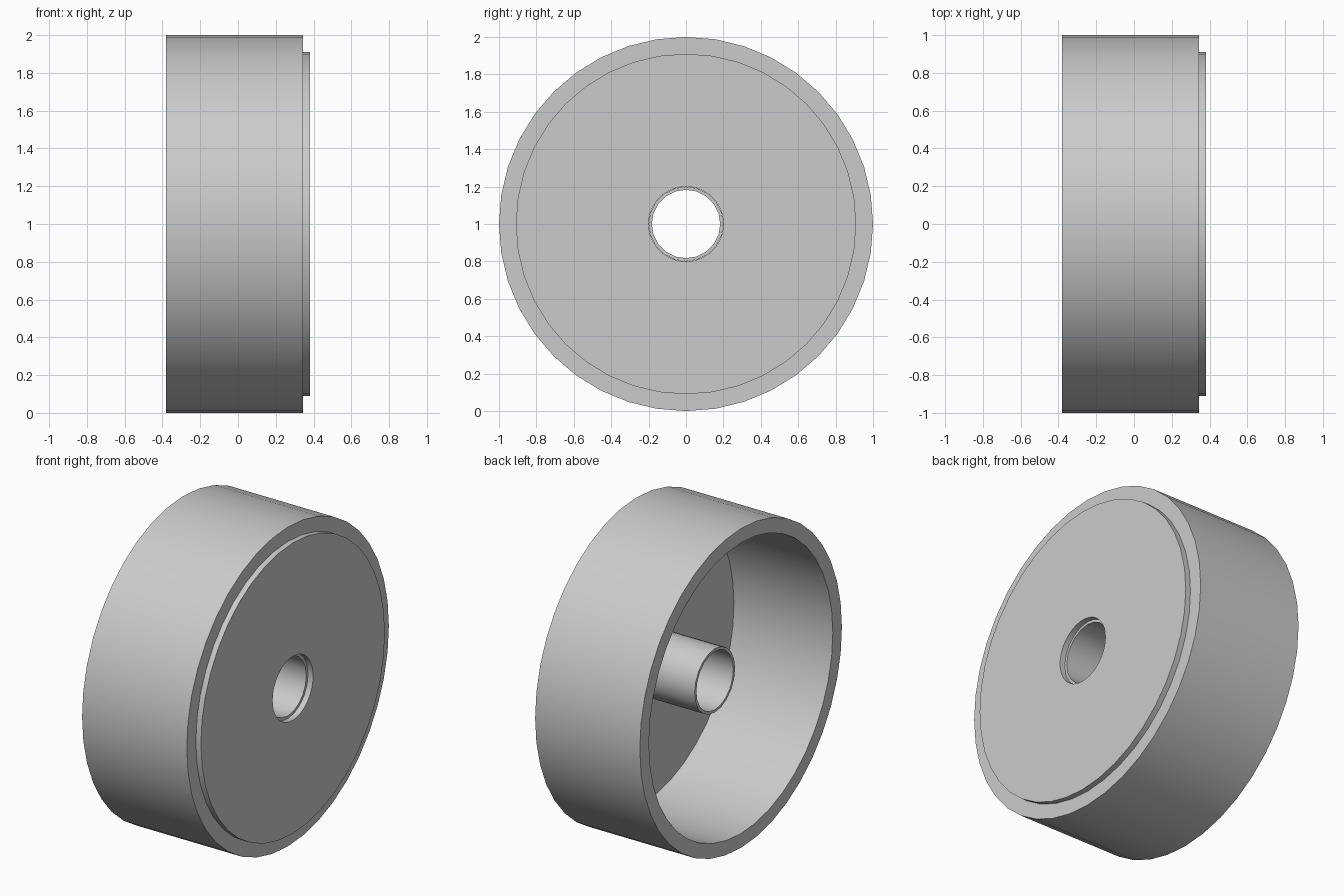
import bpy, bmesh
from math import sin, cos, tau

cube = bpy.data.objects.get("Cube")
if cube:
    bpy.data.objects.remove(cube, do_unlink=True)

grey = bpy.data.materials.new("plain grey")
grey.use_nodes = True
grey.diffuse_color = (0.6, 0.6, 0.6, 1)
grey.node_tree.nodes["Principled BSDF"].inputs["Base Color"].default_value = (0.6, 0.6, 0.6, 1)


def ring(name, x0, x1, inner, outer, sides):
    """Hollow cylinder along x, centred at z = 1."""
    bm = bmesh.new()
    corners = [(x0, outer), (x1, outer), (x1, inner), (x0, inner)]
    loops = [[bm.verts.new((x, r * sin(tau * i / sides), 1 + r * cos(tau * i / sides)))
              for i in range(sides)] for x, r in corners]
    # Outer wall, front cap, inner wall and back cap
    for k, a in enumerate(loops):
        b = loops[(k + 1) % len(loops)]
        for i in range(sides):
            bm.faces.new((a[i - 1], a[i], b[i], b[i - 1]))
    bmesh.ops.recalc_face_normals(bm, faces=bm.faces)
    mesh = bpy.data.meshes.new(name)
    bm.to_mesh(mesh)
    bm.free()
    mesh.materials.append(grey)
    obj = bpy.data.objects.new(name, mesh)
    bpy.context.collection.objects.link(obj)
    bpy.ops.object.select_all(action='DESELECT')
    obj.select_set(True)
    bpy.context.view_layer.objects.active = obj
    bpy.ops.object.shade_smooth_by_angle()


# Wide outer band, open on the right side
ring("wheel_rim", -0.38, 0.345, 0.91, 1.0, 40)
# Face plate standing slightly proud of the band
ring("face_disc", 0.305, 0.38, 0.2, 0.91, 40)
# Hollow axle sleeve recessed into the plate
ring("axle_tube", -0.2, 0.345, 0.183, 0.2, 20)
